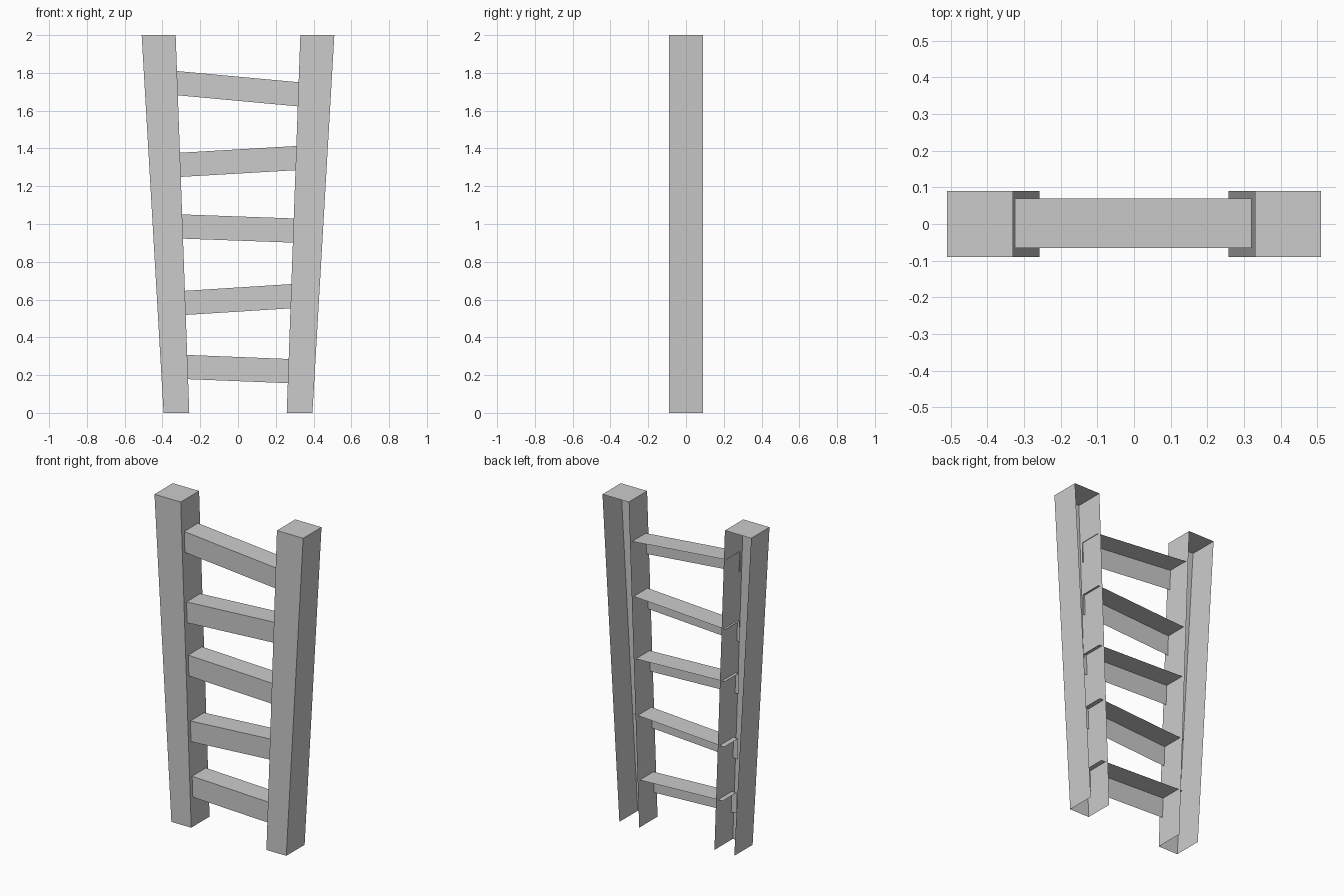
import bpy, bmesh

if "Cube" in bpy.data.objects:
    bpy.data.objects.remove(bpy.data.objects["Cube"])


def open_box(name, corners, y0, y1, drop):
    """Extrude a front outline (bottom-left, bottom-right, top-right, top-left) in y,
    leaving out the named faces."""
    bm = bmesh.new()
    f = [bm.verts.new((x, y0, z)) for x, z in corners]
    b = [bm.verts.new((x, y1, z)) for x, z in corners]
    if "front" not in drop:
        bm.faces.new(f)
    if "back" not in drop:
        bm.faces.new(b[::-1])
    for i, side in enumerate(("bottom", "right", "top", "left")):
        if side not in drop:
            j = (i + 1) % 4
            bm.faces.new((f[j], f[i], b[i], b[j]))
    for v in [v for v in bm.verts if not v.link_faces]:
        bm.verts.remove(v)
    mesh = bpy.data.meshes.new(name)
    bm.to_mesh(mesh)
    bm.free()
    ob = bpy.data.objects.new(name, mesh)
    bpy.context.collection.objects.link(ob)
    return ob


# Side rails: flared posts, open at the back and bottom, mirrored across x
rails = open_box("side_rails", [(0.258, 0), (0.394, 0), (0.51, 2), (0.33, 2)],
                 -0.09, 0.09, ("back", "bottom"))
rails.modifiers.new("mirror", 'MIRROR').use_mirror_merge = False

# Rungs: crooked boards with only a front and a top, ends tucked into the rails
# (half length, centre height, slope)
rungs = [(0.30, 0.232, -0.04), (0.31, 0.600, 0.063), (0.315, 0.976, -0.036),
         (0.32, 1.331, 0.058), (0.325, 1.716, -0.092)]
for n, (half, zc, slope) in enumerate(rungs, 1):
    dz, h = half * slope, 0.064
    open_box(f"rung_{n}", [(-half, zc - dz - h), (half, zc + dz - h),
                           (half, zc + dz + h), (-half, zc - dz + h)],
             -0.065, 0.07, ("back", "bottom", "left", "right"))
